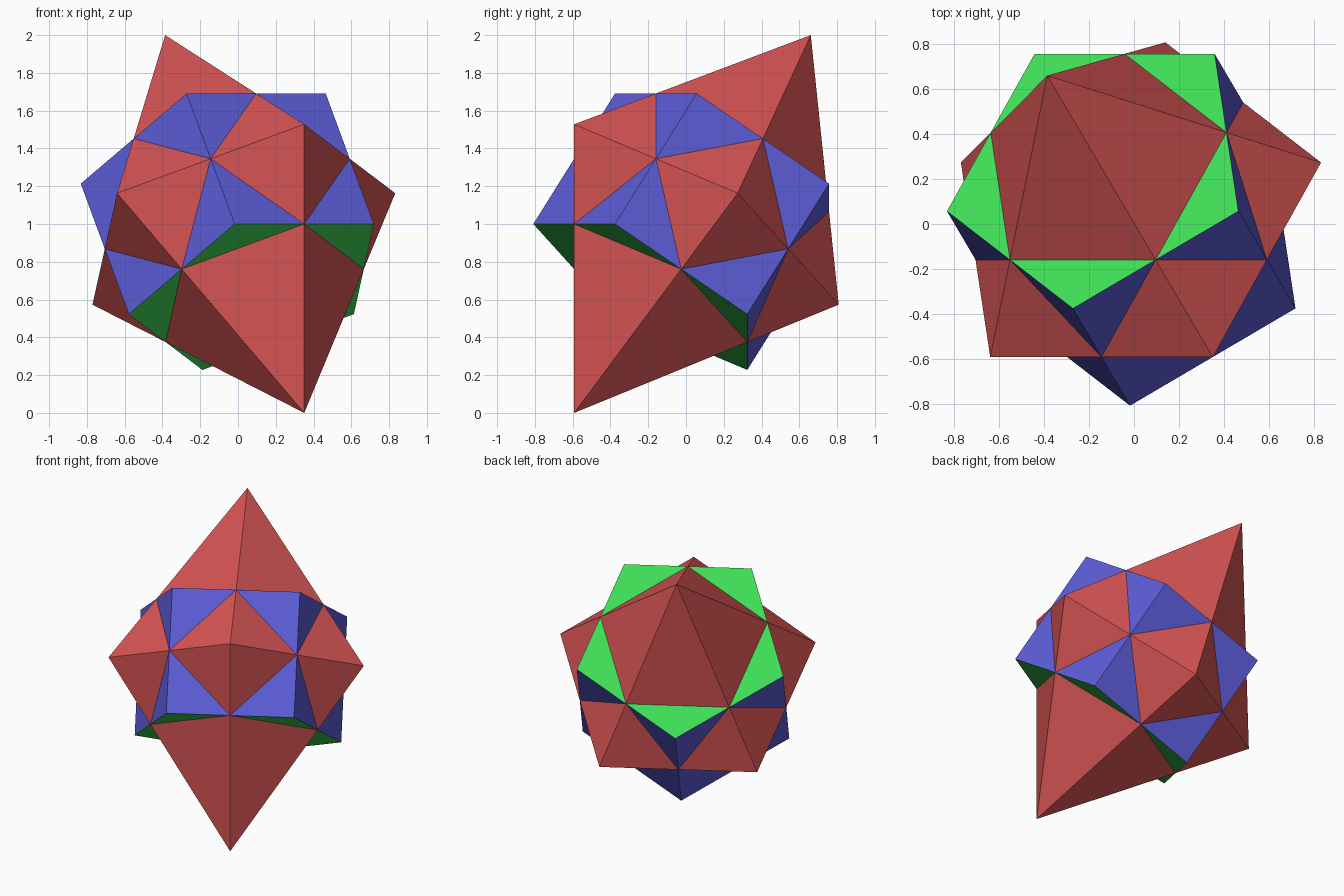
import bpy
import bmesh
from math import sin, cos, pi, atan
from mathutils import Vector, Matrix

if "Cube" in bpy.data.objects:
    bpy.data.objects.remove(bpy.data.objects["Cube"], do_unlink=True)


def linear(c):
    c /= 255
    return c / 12.92 if c <= 0.04045 else ((c + 0.055) / 1.055) ** 2.4


def material(name, rgb):
    mat = bpy.data.materials.new(name)
    mat.use_nodes = True
    col = (*[linear(c) for c in rgb], 1)
    mat.diffuse_color = col
    mat.node_tree.nodes["Principled BSDF"].inputs["Base Color"].default_value = col
    return mat


red = material("red", (215, 84, 84))
blue = material("blue", (92, 92, 215))
green = material("green", (62, 220, 86))

# Both solids share one midsphere: their edges cross at right angles on it
STEP = pi / 5
TILT = STEP
APEX = 1 / cos(TILT)               # tilted apexes reach z = 0 and z = 2
HALF = APEX * sin(STEP) ** 2       # half height of the prism
RADIUS = APEX * sin(STEP)          # prism corner radius = midsphere radius
RIM = RADIUS / cos(STEP)           # equator radius of the bipyramid

# Tilt the five-fold axis back and to the right
pose = Matrix.Rotation(pi / 2 + atan(sin(STEP)), 4, 'Z') @ Matrix.Rotation(TILT, 4, 'Y')


def ring(radius, z, offset):
    """Five points around the axis."""
    return [Vector((radius * cos(offset + 2 * i * STEP),
                    radius * sin(offset + 2 * i * STEP), z)) for i in range(5)]


bipyramid_pts = [Vector((0, 0, APEX)), Vector((0, 0, -APEX))] + ring(RIM, 0, pi)
prism_pts = ring(RADIUS, HALF, 0) + ring(RADIUS, -HALF, 0)

# Centre the pair on the origin and stand it on the ground
posed = [pose @ p for p in bipyramid_pts + prism_pts]
shift = Vector([-(min(p[i] for p in posed) + max(p[i] for p in posed)) / 2 for i in range(2)]
               + [-min(p.z for p in posed)])


def hull_object(name, points, mats, rule):
    bm = bmesh.new()
    for p in points:
        bm.verts.new(p)
    bmesh.ops.convex_hull(bm, input=bm.verts)
    bmesh.ops.dissolve_limit(bm, angle_limit=0.01, verts=bm.verts, edges=bm.edges)
    bmesh.ops.recalc_face_normals(bm, faces=bm.faces)
    for f in bm.faces:
        f.material_index = rule(f.normal)
    bm.transform(Matrix.Translation(shift) @ pose)
    mesh = bpy.data.meshes.new(name)
    bm.to_mesh(mesh)
    bm.free()
    for m in mats:
        mesh.materials.append(m)
    obj = bpy.data.objects.new(name, mesh)
    bpy.context.collection.objects.link(obj)
    return obj


# Red five-sided bipyramid, and the prism through it with green ends
hull_object("pentagonal_bipyramid", bipyramid_pts, [red], lambda n: 0)
hull_object("pentagonal_prism", prism_pts, [blue, green], lambda n: int(abs(n.z) > 0.9))
